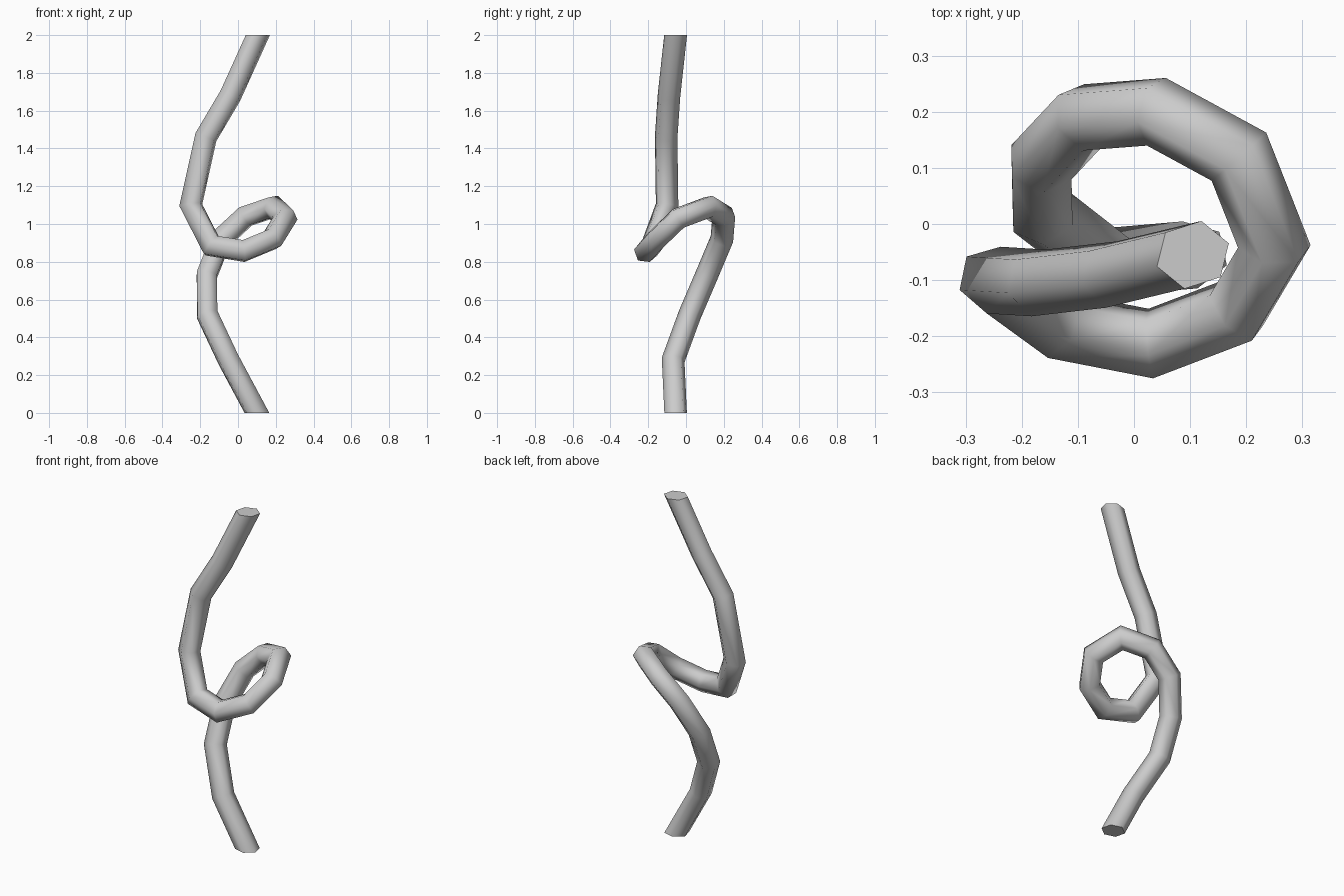
import bpy, bmesh, math
from mathutils import Vector
from mathutils.geometry import intersect_line_plane

if "Cube" in bpy.data.objects:
    bpy.data.objects.remove(bpy.data.objects["Cube"])

# Centre line of the looping tube, from the top end to the bottom end
path = [Vector(p) for p in [
    (0.105, -0.055, 2.0), (-0.04, -0.09, 1.68), (-0.17, -0.105, 1.46),
    (-0.25, -0.10, 1.10), (-0.14, -0.18, 0.885), (0.03, -0.213, 0.857),
    (0.182, -0.155, 0.92), (0.25, -0.04, 1.03), (0.187, 0.12, 1.09),
    (0.04, 0.20, 1.04), (-0.09, 0.19, 0.92), (-0.165, 0.11, 0.73),
    (-0.163, 0.02, 0.52), (-0.05, -0.068, 0.28), (0.10, -0.055, 0.0)]]
RADIUS, SIDES = 0.061, 6
UP = Vector((0, 0, 1))
dirs = [(b - a).normalized() for a, b in zip(path, path[1:])]

# Six-sided section, square to the first segment
start = math.radians(76)
ref = Vector((math.cos(start), math.sin(start), 0))
u = (ref - dirs[0] * ref.dot(dirs[0])).normalized()
v = (-dirs[0]).cross(u)
section = [path[0] + RADIUS * (u * math.cos(a) + v * math.sin(a))
           for a in (2 * math.pi * k / SIDES for k in range(SIDES))]

# Slide the section along each segment to the mitre plane of every bend
bm = bmesh.new()
rings = []
for i, p in enumerate(path):
    d = dirs[max(i - 1, 0)]
    end = i in (0, len(path) - 1)
    normal = UP if end else (dirs[i - 1] + dirs[i]).normalized()
    section = [intersect_line_plane(c, c + d, p, normal) for c in section]
    rings.append([bm.verts.new(c) for c in section])

# Walls and flat end caps
for a, b in zip(rings, rings[1:]):
    for k in range(SIDES):
        n = (k + 1) % SIDES
        bm.faces.new((a[k], b[k], b[n], a[n])).smooth = True
caps = [bm.faces.new(rings[0]), bm.faces.new(rings[-1])]
bmesh.ops.recalc_face_normals(bm, faces=bm.faces)
for f in caps:
    for e in f.edges:
        e.smooth = False

mesh = bpy.data.meshes.new("looped_tube")
bm.to_mesh(mesh)
bm.free()
tube = bpy.data.objects.new("looped_tube", mesh)
bpy.context.collection.objects.link(tube)
